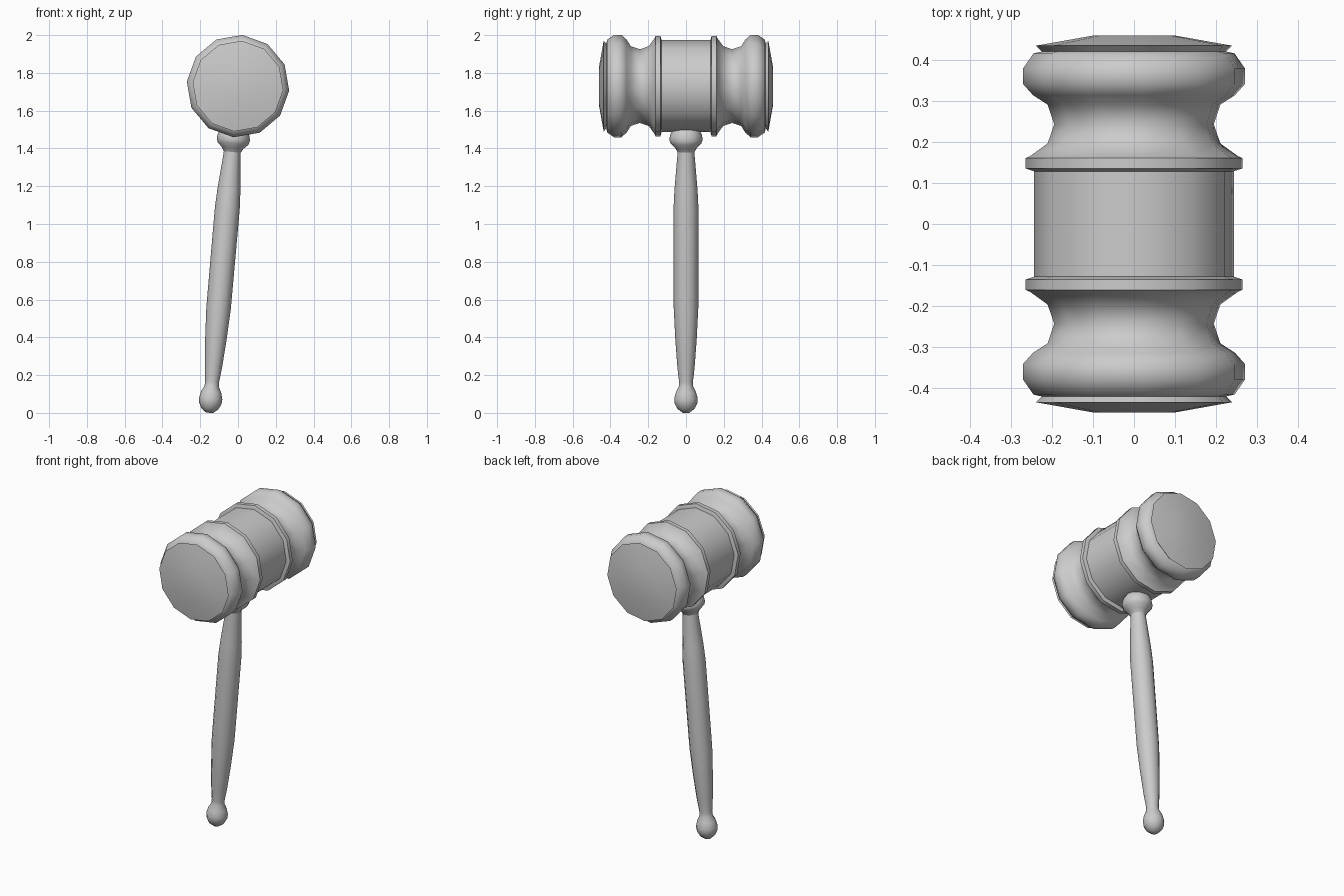
import bpy, bmesh
from math import cos, sin, pi, radians
from mathutils import Matrix

if "Cube" in bpy.data.objects:
    bpy.data.objects.remove(bpy.data.objects["Cube"])

# The whole gavel leans 5 degrees about the head's axis
LEAN = Matrix.Translation((0, 0, 1.73)) @ Matrix.Rotation(radians(5), 4, 'Y')
HEAD = LEAN @ Matrix.Rotation(radians(-90), 4, 'X')
FLIP = Matrix.Rotation(pi, 4, 'X')


def lathe(name, profile, matrix, sides=12):
    """Turn (radius, height) points about z, cap both ends, then place."""
    bm = bmesh.new()
    rings = [[bm.verts.new((r * cos(2 * pi * k / sides), r * sin(2 * pi * k / sides), h))
              for k in range(sides)] for r, h in profile]
    for a, b in zip(rings, rings[1:]):
        for k in range(sides):
            n = (k + 1) % sides
            bm.faces.new((a[k], a[n], b[n], b[k]))
    bm.faces.new(rings[0])
    bm.faces.new(rings[-1])
    bmesh.ops.recalc_face_normals(bm, faces=bm.faces)
    bm.transform(matrix)
    mesh = bpy.data.meshes.new(name)
    bm.to_mesh(mesh)
    bm.free()
    obj = bpy.data.objects.new(name, mesh)
    bpy.context.collection.objects.link(obj)
    bpy.ops.object.select_all(action='DESELECT')
    obj.select_set(True)
    bpy.context.view_layer.objects.active = obj
    bpy.ops.object.shade_smooth_by_angle(angle=radians(50))
    return obj


# Head: plain barrel with a raised band, waist, bulge and domed face at each end
lathe("head_barrel", [(.245, -.135), (.245, .135)], HEAD)
end = [(.245, .129), (.267, .136), (.267, .161), (.255, .166), (.212, .197),
       (.196, .244), (.212, .292), (.248, .315), (.272, .342), (.272, .381),
       (.247, .417), (.226, .422), (.241, .436), (.10, .461)]
for side, flip in (("back", Matrix.Identity(4)), ("front", FLIP)):
    lathe("head_end_" + side, end, HEAD @ flip)

# Handle: ball tip, thin neck and swelling grip
lathe("handle", [(.018, -1.736), (.045, -1.715), (.06, -1.685), (.062, -1.66),
                 (.053, -1.625), (.038, -1.595), (.037, -1.57), (.046, -1.49),
                 (.057, -1.34), (.065, -1.18), (.066, -.65), (.061, -.55),
                 (.045, -.36), (.045, -.33)], LEAN)

# Collar where the handle meets the head
lathe("collar", [(.045, -.35), (.058, -.328), (.082, -.305), (.088, -.285),
                 (.085, -.262), (.075, -.24), (.06, -.22)], LEAN)
